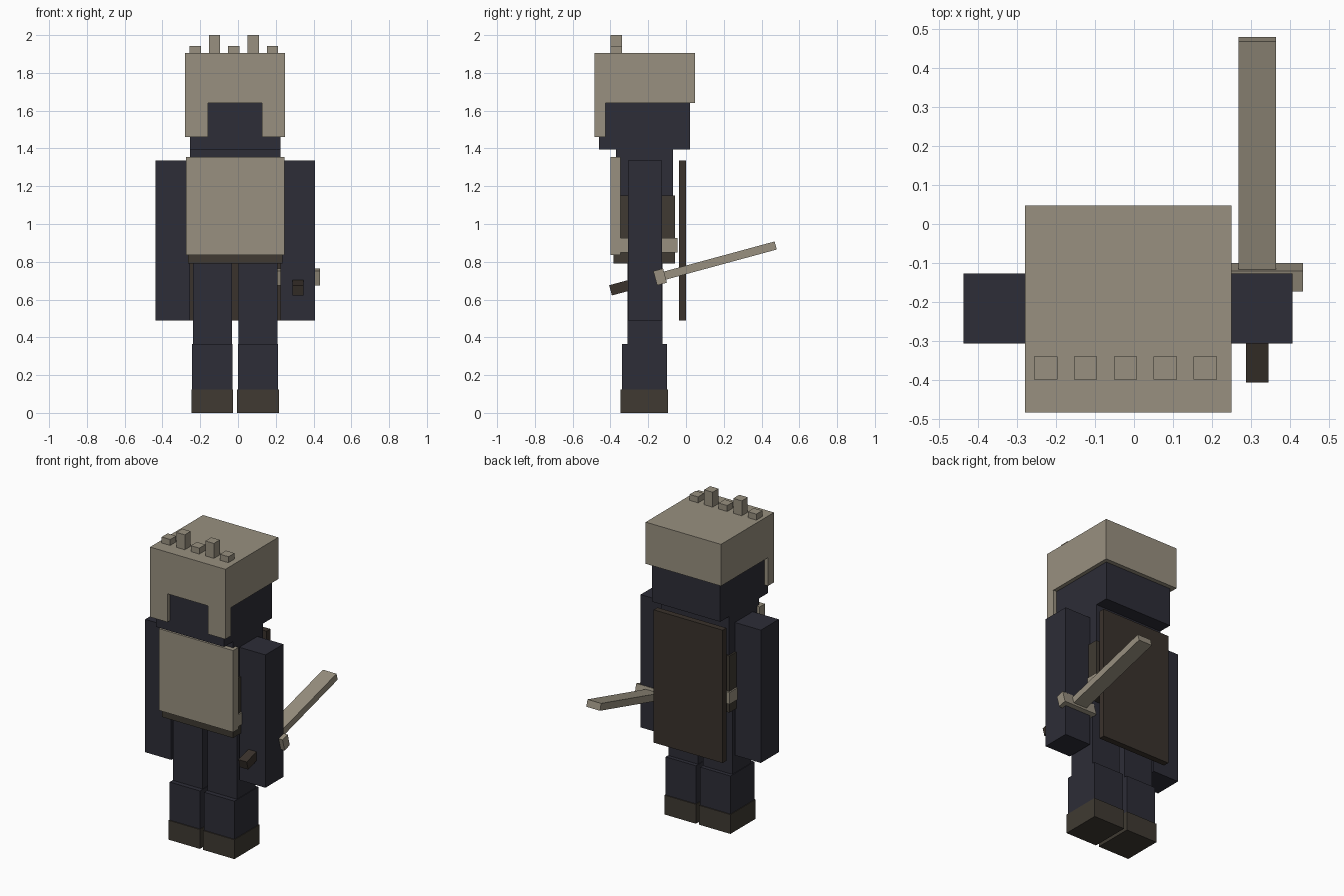
import bpy
import bmesh
import math
from mathutils import Matrix, Vector

cube = bpy.data.objects.get("Cube")
if cube:
    bpy.data.objects.remove(cube, do_unlink=True)


def make_material(name, rgb):
    mat = bpy.data.materials.new(name)
    mat.use_nodes = True
    color = (*rgb, 1.0)
    mat.diffuse_color = color
    mat.node_tree.nodes["Principled BSDF"].inputs["Base Color"].default_value = color
    return mat


STEEL = make_material("pale steel", (0.315, 0.28, 0.215))
CLOTH = make_material("dark cloth", (0.026, 0.026, 0.038))
LEATHER = make_material("brown leather", (0.05, 0.042, 0.032))
CAPE = make_material("dark brown", (0.042, 0.032, 0.025))


def box(name, mat, x, y, z, transform=None):
    """Box spanning the given (low, high) ranges, optionally transformed."""
    bm = bmesh.new()
    bmesh.ops.create_cube(bm, size=1)
    ranges = (x, y, z)
    size = Vector([hi - lo for lo, hi in ranges])
    centre = Vector([(hi + lo) / 2 for lo, hi in ranges])
    bmesh.ops.scale(bm, vec=size, verts=bm.verts)
    bmesh.ops.translate(bm, vec=centre, verts=bm.verts)
    if transform:
        bm.transform(transform)
    mesh = bpy.data.meshes.new(name)
    bm.to_mesh(mesh)
    bm.free()
    mesh.materials.append(mat)
    obj = bpy.data.objects.new(name, mesh)
    bpy.context.collection.objects.link(obj)
    return obj


MID = -0.015  # centre line of the body


def pair(name, mat, inner, outer, y, z):
    """Matching boxes on both sides of the body's centre line."""
    box("left_" + name, mat, (MID + inner, MID + outer), y, z)
    box("right_" + name, mat, (MID - outer, MID - inner), y, z)


def centred(name, mat, half, y, z):
    box(name, mat, (MID - half, MID + half), y, z)


# Head and helmet
centred("head", CLOTH, 0.24, (-0.46, 0.02), (1.395, 1.85))
centred("helmet", STEEL, 0.265, (-0.484, 0.048), (1.64, 1.905))
pair("cheek_guard", STEEL, 0.143, 0.265, (-0.484, -0.425), (1.46, 1.64))

# Crest studs along the front of the helmet
for i in range(5):
    cx = -0.022 + (i - 2) * 0.1025
    top = 2.0 if i % 2 else 1.943
    box(f"crest_stud_{i + 1}", STEEL, (cx - 0.03, cx + 0.03), (-0.4, -0.34), (1.905, top))

# Body, tunic, breastplate and belt
centred("torso", CLOTH, 0.24, (-0.37, -0.068), (0.8, 1.395))
centred("tunic", LEATHER, 0.25, (-0.385, -0.058), (0.79, 1.15))
centred("belt", STEEL, 0.259, (-0.397, -0.046), (0.85, 0.925))
centred("breastplate", STEEL, 0.261, (-0.4, -0.347), (0.835, 1.355))

# Cape
centred("cape", CAPE, 0.243, (-0.038, 0.0), (0.49, 1.335))

# Arms and legs
pair("arm", CLOTH, 0.24, 0.423, (-0.307, -0.127), (0.49, 1.335))
pair("thigh", CLOTH, 0.018, 0.224, (-0.31, -0.125), (0.36, 0.8))
pair("shin", CLOTH, 0.015, 0.228, (-0.34, -0.1), (0.12, 0.365))
pair("boot", LEATHER, 0.011, 0.232, (-0.346, -0.094), (0.0, 0.123))

# Sword held in the left hand, modelled along y and tilted up toward the back
tilt = Matrix.Translation((0.317, -0.137, 0.72)) @ Matrix.Rotation(math.radians(15.2), 4, "X")
box("sword_blade", STEEL, (-0.048, 0.048), (0.0, 0.634), (-0.022, 0.022), tilt)
box("sword_guard", STEEL, (-0.118, 0.118), (-0.027, 0.027), (-0.039, 0.039), tilt)
box("sword_grip", CAPE, (-0.029, 0.029), (-0.272, 0.0), (-0.028, 0.028), tilt)
